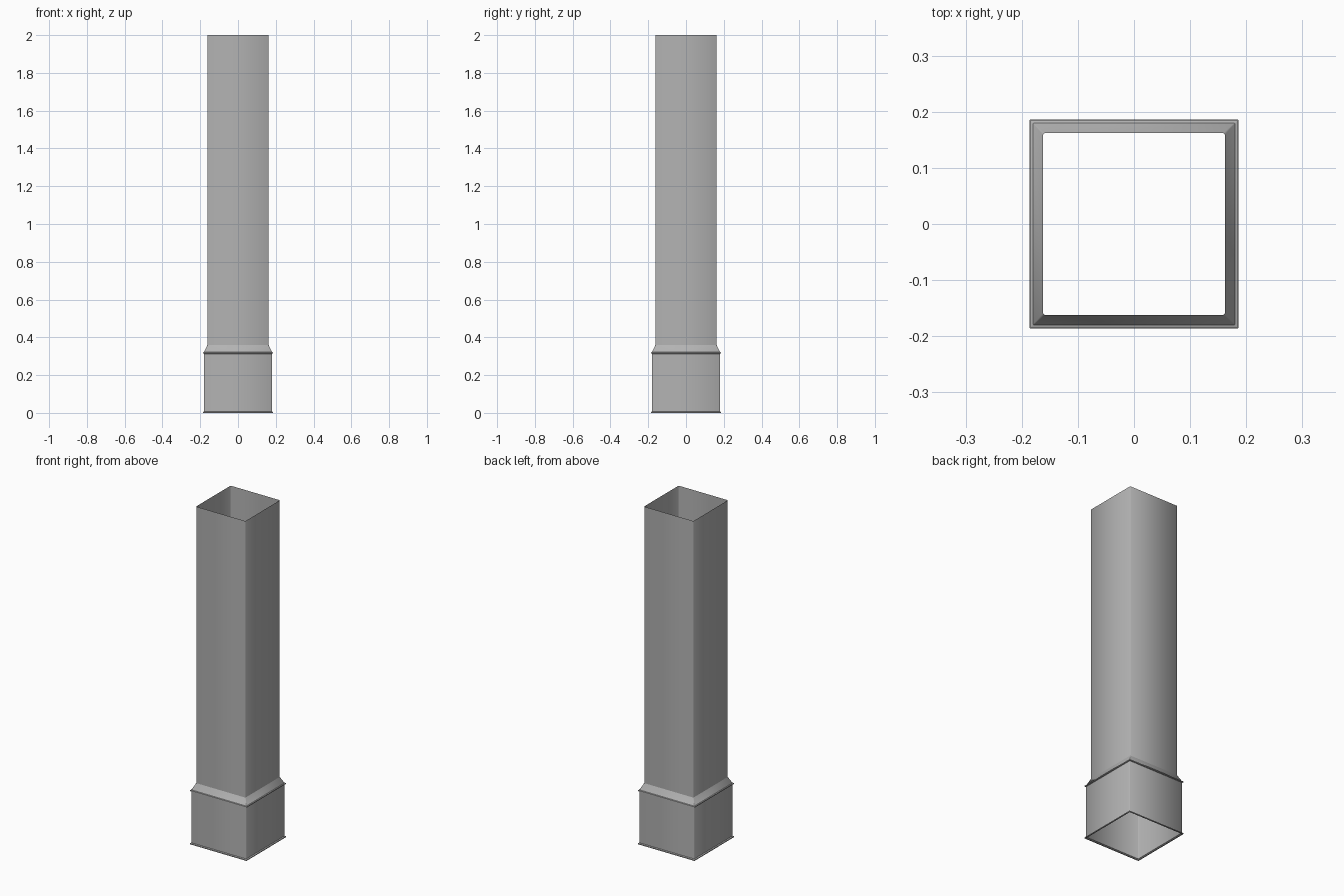
import bpy, bmesh

if "Cube" in bpy.data.objects:
    bpy.data.objects.remove(bpy.data.objects["Cube"])

# Rings from bottom to top: half width, height, corner chamfer
BASE = [(0.180, 0.0, 0.001), (0.186, 0.0, 0.001), (0.186, 0.005, 0.001),
        (0.180, 0.008, 0.001), (0.180, 0.313, 0.001), (0.185, 0.315, 0.001),
        (0.185, 0.320, 0.001), (0.180, 0.322, 0.001), (0.162, 0.360, 0.003)]
SHAFT = [(0.162, 0.360, 0.003), (0.162, 2.0, 0.003)]

# Dark grey paint
grey = bpy.data.materials.new("dark_grey")
grey.diffuse_color = (0.45, 0.45, 0.45, 1)
grey.use_nodes = True
grey.node_tree.nodes["Principled BSDF"].inputs["Base Color"].default_value = grey.diffuse_color


def square_shell(name, rings):
    """Loft softened square rings into an open, hollow shell."""
    bm = bmesh.new()
    loops = []
    for h, z, c in rings:
        k = h - c
        pts = [(k, -h), (h, -k), (h, k), (k, h), (-k, h), (-h, k), (-h, -k), (-k, -h)]
        loops.append([bm.verts.new((x, y, z)) for x, y in pts])
    for a, b in zip(loops, loops[1:]):
        for i in range(8):
            j = (i + 1) % 8
            bm.faces.new((a[i], a[j], b[j], b[i])).smooth = True
    # Corners shade smoothly, ring edges stay crisp
    for loop in loops:
        for i in range(8):
            bm.edges.get((loop[i], loop[(i + 1) % 8])).smooth = False
    mesh = bpy.data.meshes.new(name)
    bm.to_mesh(mesh)
    bm.free()
    mesh.materials.append(grey)
    obj = bpy.data.objects.new(name, mesh)
    bpy.context.collection.objects.link(obj)
    return obj


# Wider foot with two thin rims and a sloped shoulder
square_shell("base_sleeve", BASE)
# Tall hollow square post, open at the top
square_shell("post_shaft", SHAFT)
